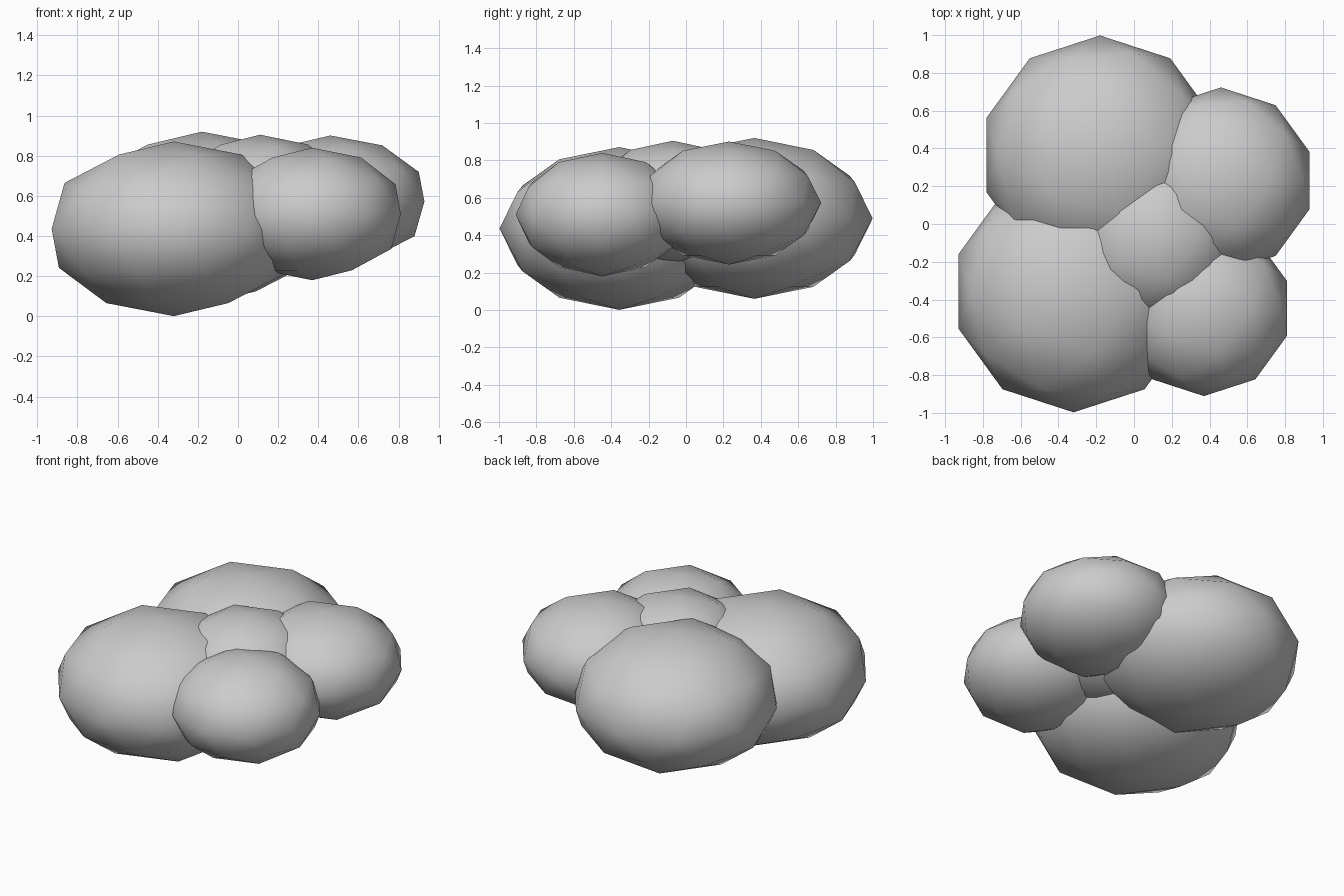
import bpy

if "Cube" in bpy.data.objects:
    bpy.data.objects.remove(bpy.data.objects["Cube"])

# Cluster of squashed, smooth-shaded icosphere puffs: name, centre, radius, half height
PUFFS = [
    ("puff_back_left", (-0.18, 0.365, 0.49), 0.633, 0.43),
    ("puff_front_left", (-0.32, -0.357, 0.436), 0.64, 0.435),
    ("puff_back_right", (0.46, 0.23, 0.572), 0.493, 0.329),
    ("puff_front_right", (0.37, -0.447, 0.51), 0.464, 0.33),
    ("puff_centre", (0.11, -0.07, 0.577), 0.455, 0.328),
]


def add_puff(name, centre, radius, half_height):
    bpy.ops.mesh.primitive_ico_sphere_add(subdivisions=2, radius=1, location=centre)
    puff = bpy.context.object
    puff.name = name
    puff.scale = (radius, radius, half_height)
    bpy.ops.object.transform_apply(location=False, rotation=False, scale=True)
    bpy.ops.object.shade_smooth()


for puff in PUFFS:
    add_puff(*puff)
